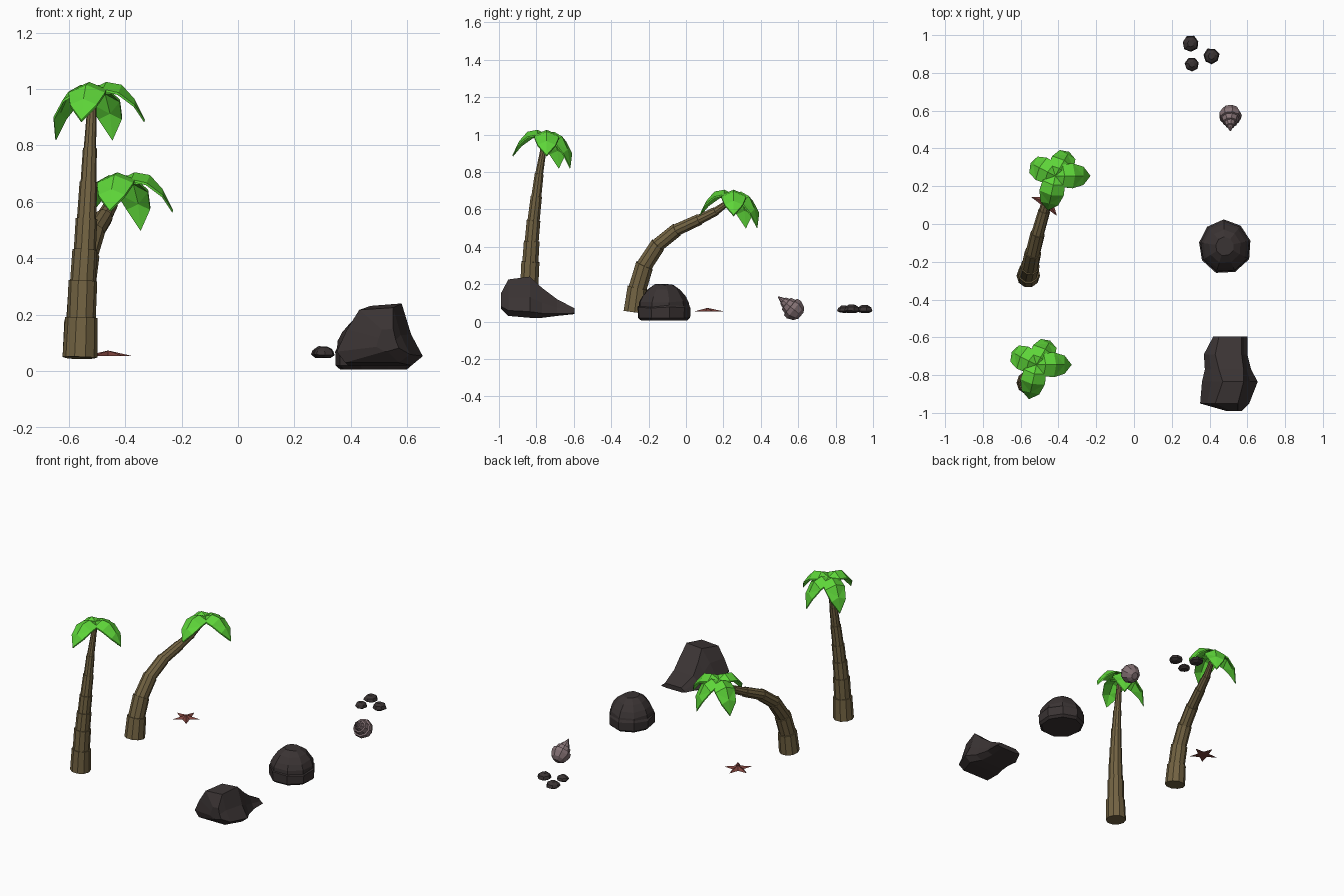
import bpy, bmesh, random
from math import sin, cos, pi, radians
from mathutils import Vector

if "Cube" in bpy.data.objects:
    bpy.data.objects.remove(bpy.data.objects["Cube"])

random.seed(4)


def material(name, r, g, b):
    m = bpy.data.materials.new(name)
    m.diffuse_color = (r, g, b, 1)
    m.use_nodes = True
    m.node_tree.nodes["Principled BSDF"].inputs["Base Color"].default_value = m.diffuse_color
    return m


BARK = material("bark", 0.17, 0.125, 0.055)
LEAF = material("leaf", 0.11, 0.66, 0.04)
ROCK = material("rock", 0.042, 0.033, 0.033)
STAR = material("starfish_red", 0.20, 0.055, 0.045)
SHELL = material("shell_mauve", 0.23, 0.165, 0.175)


def make(name, verts, faces, mat):
    me = bpy.data.meshes.new(name)
    me.from_pydata([tuple(v) for v in verts], [], faces)
    bm = bmesh.new()
    bm.from_mesh(me)
    bmesh.ops.recalc_face_normals(bm, faces=bm.faces)
    bm.to_mesh(me)
    bm.free()
    me.materials.append(mat)
    ob = bpy.data.objects.new(name, me)
    bpy.context.collection.objects.link(ob)
    return ob


def loft(name, rings, mat):
    """Skin closed rings of equal length and cap both ends."""
    n = len(rings[0])
    faces = [(k * n + i, k * n + (i + 1) % n, (k + 1) * n + (i + 1) % n, (k + 1) * n + i)
             for k in range(len(rings) - 1) for i in range(n)]
    faces += [tuple(range(n))[::-1], tuple(range((len(rings) - 1) * n, len(rings) * n))]
    return make(name, [v for r in rings for v in r], faces, mat)


def ring(c, axis, r, n):
    c, axis = Vector(c), Vector(axis).normalized()
    u = Vector((1, 0, 0))
    u = (u - axis * u.dot(axis)).normalized()
    v = axis.cross(u)
    return [c + (u * cos(2 * pi * i / n) + v * sin(2 * pi * i / n)) * r for i in range(n)]


# Palm trunk: stacked tapering segments with a small ledge at each joint
def trunk(name, path, radii):
    pts = [Vector(p) for p in path]
    rings = []
    for i in range(len(pts) - 1):
        d0 = pts[min(i + 1, len(pts) - 1)] - pts[max(i - 1, 0)]
        d1 = pts[min(i + 2, len(pts) - 1)] - pts[i]
        rings.append(ring(pts[i], d0, radii[i], 10))
        rings.append(ring(pts[i + 1], d1, radii[i + 1] * 1.13, 10))
    loft(name, rings, BARK)


# Palm frond: folded leaf with a raised midrib, arching out and down
FLAT = [(0, .02), (.05, .045), (.105, .035), (.15, -.015), (.187, -.09)]
DROOP = [(0, .02), (.045, .035), (.095, .01), (.13, -.06), (.147, -.155)]
WIDTH = [.018, .060, .066, .048, 0]


def frond(name, centre, angle, prof):
    c = Vector(centre)
    out = Vector((cos(radians(angle)), sin(radians(angle)), 0))
    side = Vector((-out.y, out.x, 0))
    up = Vector((0, 0, 1))
    top = []
    for (r, z), w in zip(prof, WIDTH):
        for s in (-1, 0, 1):
            top.append(c + out * (r - .012 * abs(s) * (w > .05)) + side * w * s
                       + up * (z - abs(s) * w * .42))
    n = len(top)
    low = [p - up * .008 - out * .003 for p in top]
    faces = []
    for k in range(len(prof) - 1):
        for j in range(2):
            a = k * 3 + j
            f = (a, a + 1, a + 4, a + 3)
            faces += [f, tuple(n + i for i in f[::-1])]
        for j in (0, 2):
            a = k * 3 + j
            faces.append((a, a + 3, a + 3 + n, a + n))
    ob = make(name, top + low, faces, LEAF)
    bm = bmesh.new()
    bm.from_mesh(ob.data)
    bmesh.ops.remove_doubles(bm, verts=bm.verts, dist=.0005)
    bmesh.ops.triangulate(bm, faces=bm.faces)
    bm.to_mesh(ob.data)
    bm.free()


def crown(name, c):
    for i, (a, p) in enumerate([(258, FLAT), (0, FLAT), (60, DROOP), (153, DROOP)]):
        frond(f"{name}_frond_{i + 1}", c, a, p)


RADII = [.062, .051, .045, .039, .034, .028, .022, .013]
trunk("tall_trunk",
      [(-.56, -.84, .05), (-.555, -.838, .19), (-.55, -.832, .32), (-.543, -.825, .43),
       (-.537, -.815, .54), (-.53, -.80, .67), (-.525, -.785, .79), (-.515, -.75, .99)], RADII)
crown("tall_palm", (-.517, -.745, .98))
trunk("leaning_trunk",
      [(-.56, -.275, .05), (-.558, -.258, .18), (-.55, -.222, .30), (-.535, -.15, .41),
       (-.51, -.05, .49), (-.475, .07, .545), (-.45, .16, .59), (-.42, .25, .655)], RADII)
crown("leaning_palm", (-.417, .255, .66))

# Big rock: cross-sections along y, tall at the front with a low tail behind
# (y, x left, x right, bottom, top, top left, top right)
sections = []
for y, xl, xr, zb, zt, tl, tr in [
        (-.99, .49, .57, .07, .15, .51, .55), (-.95, .35, .61, .03, .225, .43, .55),
        (-.835, .36, .655, .02, .24, .47, .58), (-.77, .375, .62, .02, .18, .45, .58),
        (-.69, .37, .60, .03, .12, .43, .57), (-.595, .42, .60, .04, .07, .45, .57)]:
    h = zt - zb
    sections.append([(xl + .03, y, zb), (xr - .04, y, zb), (xr, y, zb + h * .15),
                     (xr - (xr - tr) * .55, y, zb + h * .5), (tr, y, zt),
                     (tl, y, zt - h * .04), (xl + (tl - xl) * .45, y, zb + h * .6),
                     (xl, y, zb + h * .2)])
loft("big_rock", sections, ROCK)


# Rounded rocks: jittered rings stacked along z (radius, height)
def boulder(name, x, y, profile, n, jitter):
    offs = [1 + random.uniform(-jitter, jitter) for _ in range(n)]
    rings = []
    for r, z in profile:
        rings.append([(x + r * o * cos(2 * pi * (i + .3) / n),
                       y + r * o * sin(2 * pi * (i + .3) / n),
                       z + random.uniform(-.05, .05) * r * (z > .02)) for i, o in enumerate(offs)])
    loft(name, rings, ROCK)


boulder("round_rock", .48, -.117,
        [(.125, .006), (.141, .02), (.143, .075), (.136, .082), (.134, .105), (.118, .135),
         (.088, .172), (.05, .198)], 9, .05)
for i, (x, y, r, h) in enumerate([(.30, .955, .043, .038), (.41, .888, .043, .04),
                                  (.306, .845, .037, .034)]):
    boulder(f"pebble_{i + 1}", x, y,
            [(r * .6, .047), (r, .058), (r * .85, .047 + h * .75), (r * .4, .05 + h)], 7, .06)

# Starfish: five-pointed star rising to a shallow peak
star = [(-.46 + r * sin(pi * i / 5), .115 + r * cos(pi * i / 5), .054)
        for i in range(10) for r in [.088 if i % 2 == 0 else .036]]
make("starfish", star + [(-.46, .115, .073)],
     [(i, (i + 1) % 10, 10) for i in range(10)] + [tuple(range(10))], STAR)

# Seashell: stepped whorls tapering along a tilted axis
axis = Vector((0, -.77, .63))
mid = Vector((.51, .573, .067))
loft("seashell", [ring(mid + axis * d, axis, r, 9) for d, r in
                  [(-.055, .022), (-.038, .046), (-.005, .061), (.018, .057), (.02, .047),
                   (.046, .040), (.048, .031), (.07, .023), (.072, .017), (.104, .003)]], SHELL)
